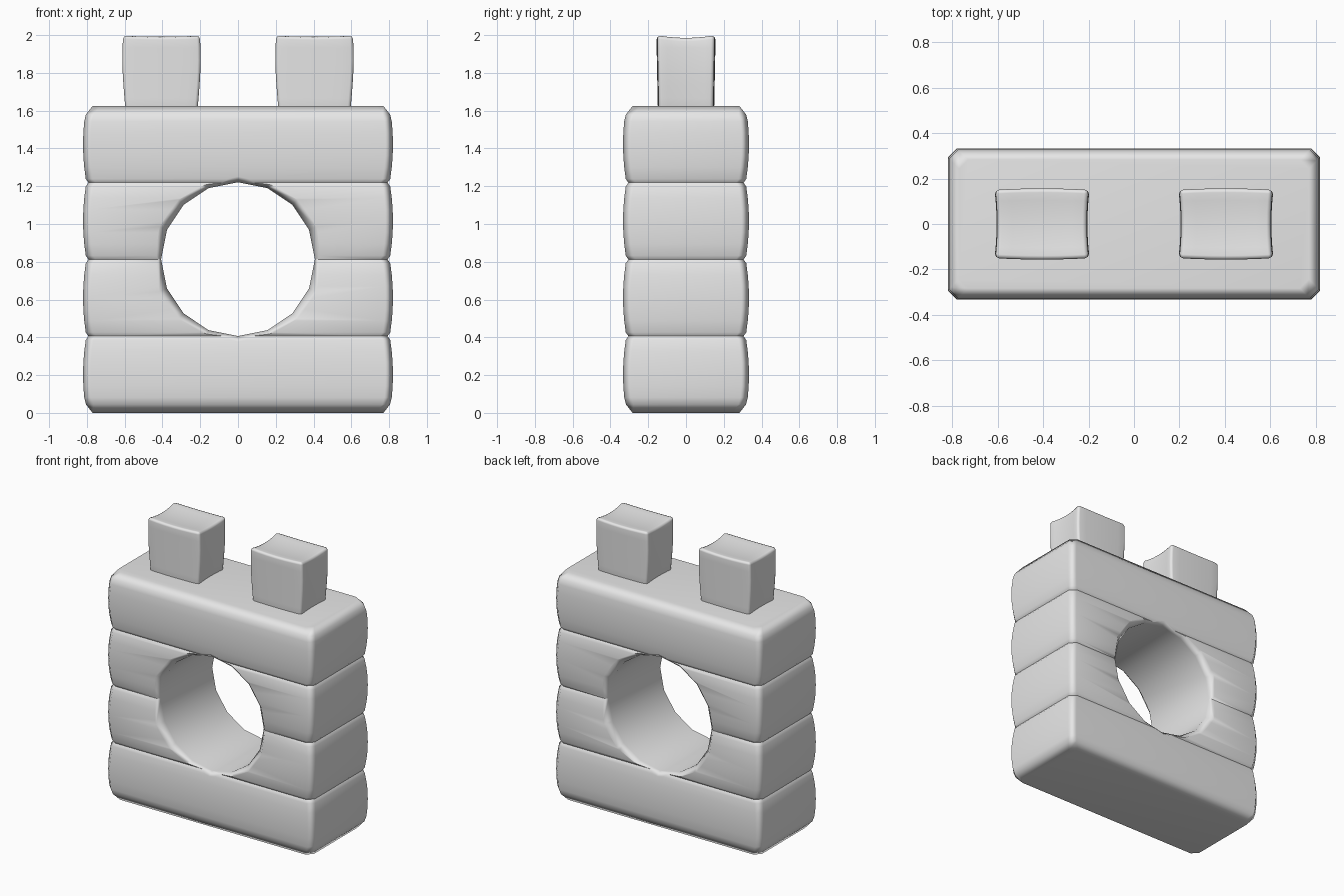
import bpy, bmesh, math

default = bpy.data.objects.get("Cube")
if default:
    bpy.data.objects.remove(default, do_unlink=True)

grey = bpy.data.materials.new("plain grey")
grey.use_nodes = True
grey.diffuse_color = (0.8, 0.8, 0.8, 1)
grey.node_tree.nodes["Principled BSDF"].inputs["Base Color"].default_value = (0.8, 0.8, 0.8, 1)


def make_object(name, bm):
    bmesh.ops.recalc_face_normals(bm, faces=bm.faces)
    mesh = bpy.data.meshes.new(name)
    bm.to_mesh(mesh)
    bm.free()
    mesh.materials.append(grey)
    obj = bpy.data.objects.new(name, mesh)
    bpy.context.collection.objects.link(obj)
    return obj


def activate(obj):
    bpy.ops.object.select_all(action='DESELECT')
    obj.select_set(True)
    bpy.context.view_layer.objects.active = obj


def smooth(obj):
    activate(obj)
    bpy.ops.object.shade_smooth_by_angle(angle=math.radians(60))
    obj.modifiers.new("soft_normals", 'WEIGHTED_NORMAL').keep_sharp = True


def loft(bm, rings):
    loops = [[bm.verts.new(p) for p in ring] for ring in rings]
    n = len(loops[0])
    for a, b in zip(loops, loops[1:]):
        for i in range(n):
            j = (i + 1) % n
            bm.faces.new((a[i], a[j], b[j], b[i]))
    bm.faces.new(loops[0][::-1])
    bm.faces.new(loops[-1])


# Body: four stacked bulging courses with clipped corners
HEIGHT, COURSES = 1.625, 4
step = HEIGHT / COURSES
profile = [(0, 0.05), (0.045, 0.015)]
bulge = [(0.05, 0.014), (0.2, 0.006), (0.35, 0.001), (0.5, 0),
         (0.65, 0.001), (0.8, 0.006), (0.95, 0.014)]
for c in range(COURSES):
    if c:
        profile.append((c * step, 0.028))
    for t, inset in bulge:
        z = (c + t) * step
        if 0.05 < z < HEIGHT - 0.05:
            profile.append((z, inset))
profile += [(HEIGHT - 0.045, 0.015), (HEIGHT, 0.05)]


def clipped_rectangle(z, inset, cut=0.04):
    x, y = 0.82 - inset, 0.333 - inset
    return [(x - cut, -y, z), (x, cut - y, z), (x, y - cut, z), (x - cut, y, z),
            (cut - x, y, z), (-x, y - cut, z), (-x, cut - y, z), (cut - x, -y, z)]


bm = bmesh.new()
loft(bm, [clipped_rectangle(z, inset) for z, inset in profile])
body = make_object("body", bm)

# Round through hole with flared rims
bm = bmesh.new()
loft(bm, [[(r * math.sin(math.tau * i / 16), y, 0.814 + r * math.cos(math.tau * i / 16))
           for i in range(16)]
          for y, r in ((-0.5, 0.617), (-0.29, 0.407), (0.29, 0.407), (0.5, 0.617))])
cutter = make_object("hole_cutter", bm)
cutter.hide_render = True
cut = body.modifiers.new("hole", 'BOOLEAN')
cut.operation = 'DIFFERENCE'
cut.solver = 'EXACT'
cut.object = cutter
activate(body)
bpy.ops.object.modifier_apply(modifier="hole")
bpy.data.objects.remove(cutter, do_unlink=True)
smooth(body)


# Top blocks: slightly pillowed boxes with hollow tops and ends
def block(name, side):
    bm = bmesh.new()
    bmesh.ops.create_cube(bm, size=2)
    bmesh.ops.subdivide_edges(bm, edges=bm.edges[:], cuts=5, use_grid_fill=True)
    for v in bm.verts:
        u, d, w = v.co
        x = u * (0.197 + 0.012 * math.cos(1.4 * (w - 0.4)) - 0.009 * (1 - d * d))
        y = d * (0.147 + 0.004 * w + 0.006 * (1 - u * u))
        z = 1.8 + 0.2 * w
        if w > 0.99:
            z -= 0.014 * (1 - d * d) + 0.006 * (1 - u * u)
        v.co = (side * 0.405 + x, y, z)
    obj = make_object(name, bm)
    edge = obj.modifiers.new("rounded_edges", 'BEVEL')
    edge.width = 0.018
    edge.segments = 2
    edge.limit_method = 'ANGLE'
    edge.angle_limit = math.radians(50)
    activate(obj)
    bpy.ops.object.modifier_apply(modifier="rounded_edges")
    smooth(obj)


for name, side in (("left_top_block", 1), ("right_top_block", -1)):
    block(name, side)
